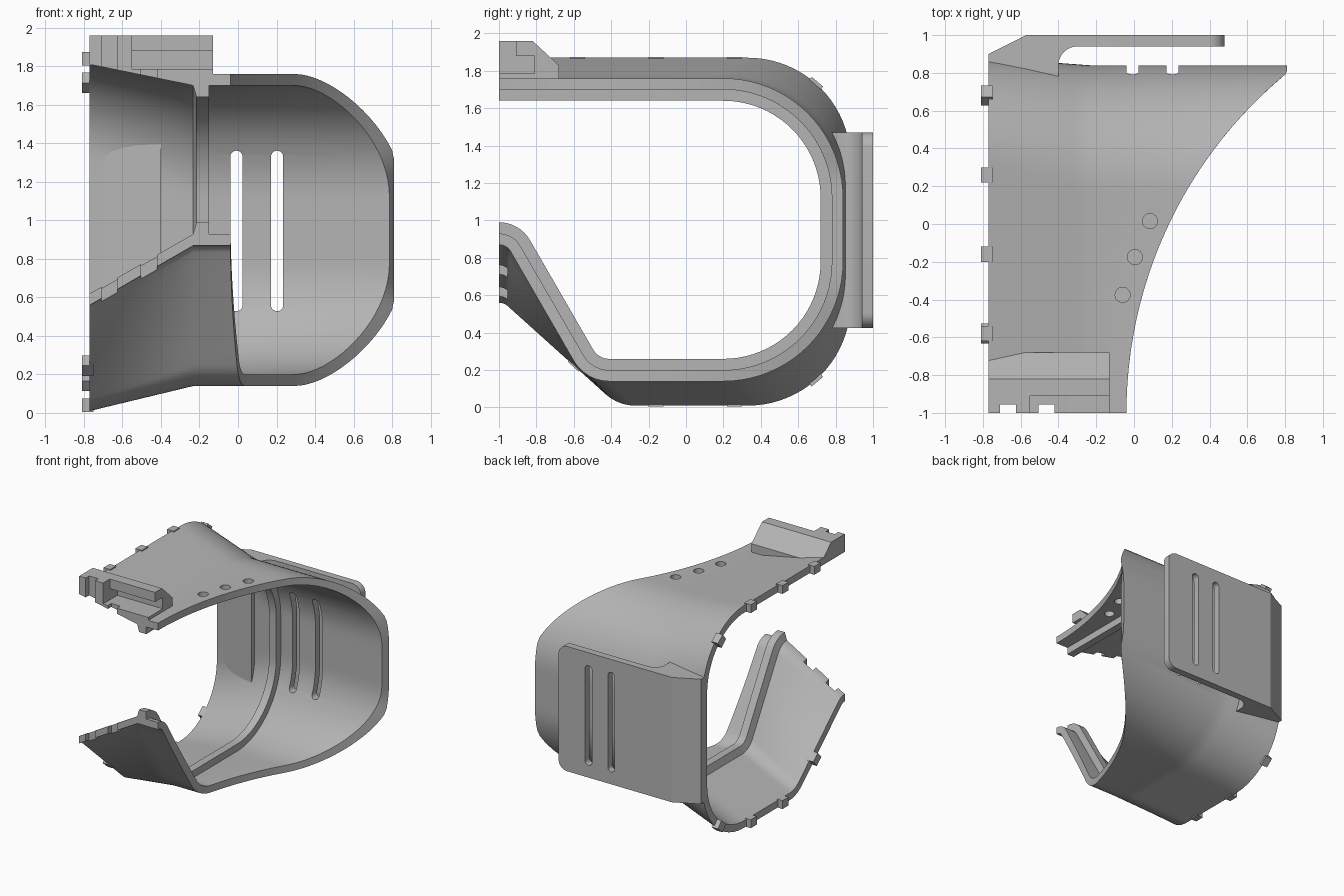
import bpy, bmesh
from math import sin, cos, radians, sqrt, pi
from mathutils import Matrix

cube = bpy.data.objects.get("Cube")
if cube:
    bpy.data.objects.remove(cube)

grey = bpy.data.materials.new("plain_grey")
grey.use_nodes = True
grey.diffuse_color = (0.46, 0.46, 0.46, 1)
grey.node_tree.nodes["Principled BSDF"].inputs["Base Color"].default_value = (0.46, 0.46, 0.46, 1)

X0, X1 = -0.77, -0.23          # flare start and end


def finish(name, bm):
    bmesh.ops.recalc_face_normals(bm, faces=bm.faces)
    mesh = bpy.data.meshes.new(name)
    bm.to_mesh(mesh)
    bm.free()
    ob = bpy.data.objects.new(name, mesh)
    bpy.context.collection.objects.link(ob)
    mesh.materials.append(grey)
    return ob


def prism(name, pts, axis, lo, hi, edit=None):
    """Extrude a 2D outline along x (outline in yz) or z (outline in xy)."""
    bm = bmesh.new()
    place = (lambda p, w: (w, *p)) if axis == "x" else (lambda p, w: (*p, w))
    a = [bm.verts.new(place(p, lo)) for p in pts]
    b = [bm.verts.new(place(p, hi)) for p in pts]
    bm.faces.new(a)
    bm.faces.new(b[::-1])
    for i in range(len(pts)):
        j = (i + 1) % len(pts)
        bm.faces.new((a[i], b[i], b[j], a[j]))
    if edit:
        edit(bm)
    return finish(name, bm)


def box(name, x0, x1, y0, y1, z0, z1):
    return prism(name, [(x0, y0), (x1, y0), (x1, y1), (x0, y1)], "z", z0, z1)


def arc(cy, cz, r, a0, a1, n):
    angles = [radians(a0 + (a1 - a0) * i / n) for i in range(n + 1)]
    return [(cy + r * cos(a), cz + r * sin(a)) for a in angles]


def section(d, top, bottom, cy, r, fy, fr, slope, lip):
    """C-shaped cross-section moved inward by d, from top lip to bottom lip."""
    s, c = sin(radians(slope)), cos(radians(slope))
    line = s * fy + c * (bottom + fr) - fr
    lr = (line + s - c * lip) / (1 - c)
    runs = [[(-1, top - d)],
            arc(cy, top - r, r - d, 90, 0, 20),
            arc(cy, bottom + r, r - d, 0, -90, 20),
            arc(fy, bottom + fr, fr - d, -90, -90 - slope, 10),
            arc(-1, lip - lr, lr + d, 90 - slope, 90, 8)]
    pts = list(runs[0])
    for run, n in zip(runs[1:], (24, 6, 12, 10)):
        (ay, az), (by, bz) = pts[-1], run[0]
        pts += [(ay + (by - ay) * i / n, az + (bz - az) * i / n) for i in range(1, n)]
        pts += run
    return pts


def wide(d):
    return section(d, 1.87, 0.01, 0.33, 0.55, -0.27, 0.24, 42, 0.56)


def narrow(d):
    return section(d, 1.76, 0.14, 0.2, 0.64, -0.41, 0.22, 60, 0.87)


def sweep_edge(y):
    """Curved open edge of the shell."""
    return min(0.81, -0.04 + 2.33 - sqrt(2.33 ** 2 - (y + 1) ** 2))


def loft(name, rows_outer, rows_inner):
    """Closed wall between two skins; each skin is a list of rows along x."""
    bm = bmesh.new()
    rows = rows_outer + rows_inner[::-1]
    grid = [[bm.verts.new(p) for p in row] for row in rows]
    count = len(grid[0])
    for i in range(len(grid)):
        a, b = grid[i], grid[(i + 1) % len(grid)]
        for j in range(count - 1):
            bm.faces.new((a[j], a[j + 1], b[j + 1], b[j]))
    for j in (0, count - 1):
        half = len(rows_outer)
        for i in range(half - 1):
            k = len(grid) - 1 - i
            bm.faces.new((grid[i][j], grid[i + 1][j], grid[k - 1][j], grid[k][j]))
    return finish(name, bm)


def skin(d, steps=6):
    w, n = wide(d), narrow(d)
    rows = []
    for i in range(steps + 1):
        t = i / steps
        rows.append([(X0 + (X1 - X0) * t, p[0] + (q[0] - p[0]) * t, p[1] + (q[1] - p[1]) * t)
                     for p, q in zip(w, n)])
    rows.append([(sweep_edge(y), y, z) for y, z in n])
    return rows


# Flared C-shaped shell and its inner rib
shell = loft("shell", skin(0), skin(0.06))
rib = loft("inner_rib",
           [[(x, *p) for p in narrow(0.055)] for x in (-0.235, -0.15)],
           [[(x, *p) for p in narrow(0.12)] for x in (-0.215, -0.15)])


# Latch block on the top lip, its base following the flare
def slope_base(bm):
    for v in bm.verts:
        if v.co.z < 1.75 and v.co.x < -0.5:
            v.co.z = 1.83


latch = prism("latch_block",
              [(-1, 1.72), (-0.68, 1.72), (-0.68, 1.83), (-0.82, 1.96), (-1, 1.96)],
              "x", X0, -0.13, slope_base)
for v in latch.data.vertices:            # keep the chamfer foot above the base
    if v.co.x < -0.5 and abs(v.co.y + 0.68) < 0.01 and v.co.z > 1.829:
        v.co.z = max(v.co.z, 1.83)


# Rear strap plate standing off the shell
def round_corners(bm):
    edges = [e for e in bm.edges if all(v.co.x > 0.47 for v in e.verts)
             and abs(e.verts[0].co.z - e.verts[1].co.z) < 0.01]
    bmesh.ops.bevel(bm, geom=edges, offset=0.08, segments=8, profile=0.5, affect="EDGES")


fillet = arc(-0.3, 0.84, 0.1, 90, 180, 10)
plate = prism("strap_plate",
              [(X0, 0.83), (X0, 0.90), (-0.57, 1), (0.48, 1), (0.48, 0.94)] + fillet + [(-0.4, 0.75)],
              "z", 0.425, 1.47, round_corners)

# Small pegs along the flared edge
pegs = [(-0.58, 1.84, 0), (-0.16, 1.84, 0), (0.26, 1.84, 0), (0.68, 1.715, -40),
        (-0.58, 0.245, -42), (-0.16, 0.04, 0), (0.26, 0.04, 0), (0.68, 0.165, 40)]
for i, (y, z, tilt) in enumerate(pegs):
    peg = box(f"edge_peg_{i + 1}", -0.81, -0.75, -0.04, 0.04, -0.035, 0.035)
    peg.data.transform(Matrix.Translation((0, y, z)) @ Matrix.Rotation(radians(tilt), 4, "X"))

# Cutters: strap slots, round holes, lip notches and latch recess
slots = []
for x in (-0.008, 0.203):
    bm_pts = arc(x, 1.33, 0.032, 0, 180, 10) + arc(x, 0.56, 0.032, 180, 360, 10)
    slot = prism("slot_cutter", bm_pts, "z", -1.1, -0.6)
    slot.data.transform(Matrix.Rotation(pi / 2, 4, "X"))
    slots.append(slot)
holes = [prism("hole_cutter", arc(x, y, 0.04, 0, 345, 23), "z", 1.5, 2)
         for x, y in ((0.085, 0.015), (0.005, -0.175), (-0.06, -0.375))]
notches = [box("notch_cutter", x, x + 0.085, -1.1, -0.955, 0.3, 2.1) for x in (-0.71, -0.505)]
recess = [prism("recess_cutter",
                [(-1.1, 1.785), (-0.81, 1.785), (-0.81, 1.88), (-0.91, 1.88), (-0.91, 2.1), (-1.1, 2.1)],
                "x", -0.55, -0.1)]


def carve(ob, cutters):
    bpy.context.view_layer.objects.active = ob
    for cutter in cutters:
        mod = ob.modifiers.new("cut", "BOOLEAN")
        mod.operation = "DIFFERENCE"
        mod.solver = "EXACT"
        mod.object = cutter
        bpy.ops.object.modifier_apply(modifier=mod.name)


carve(shell, slots + holes + notches + recess)
carve(plate, slots)
carve(latch, notches + recess)
for cutter in slots + holes + notches + recess:
    bpy.data.objects.remove(cutter)

# Smooth curved walls, crisp edges
bpy.ops.object.select_all(action="DESELECT")
for ob in (shell, rib, plate):
    ob.select_set(True)
bpy.context.view_layer.objects.active = shell
bpy.ops.object.shade_smooth_by_angle(angle=radians(25))
